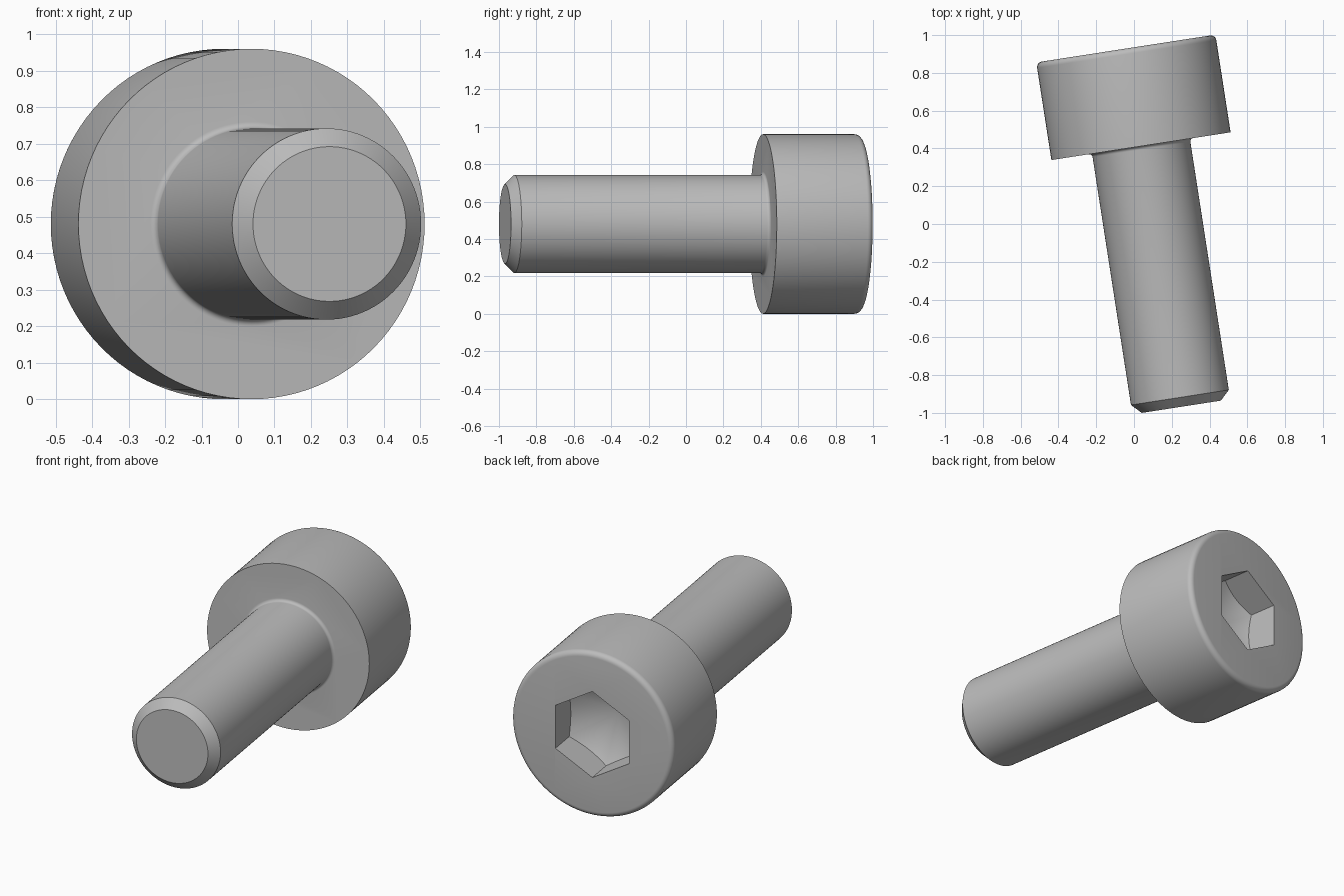
import bpy, bmesh
from math import radians, sin, cos, pi
from mathutils import Matrix, Vector

cube = bpy.data.objects.get("Cube")
if cube:
    bpy.data.objects.remove(cube)

HEAD_R, HEAD_H = 0.48, 0.523
SHANK_R, SHANK_L = 0.262, 1.396
CHAMFER, ROUND, NECK = 0.05, 0.03, 0.018
HEX_R, HEX_DEPTH, CONE_SLOPE = 0.252, 0.165, 0.577

# Local z runs from the tip to the head, with the bearing face at zero
PLACE = (Matrix.Translation((0.037, 0.412, 0.48))
         @ Matrix.Rotation(radians(8.8), 4, 'Z') @ Matrix.Rotation(radians(-90), 4, 'X'))


def arc(r, z, radius, start, end, steps=6):
    """Profile points of a rounded corner."""
    angles = [radians(start + (end - start) * i / steps) for i in range(steps + 1)]
    return [(r + radius * cos(a), z + radius * sin(a)) for a in angles]


def lathe(name, profile, sides):
    """Turn a closed profile of (radius, z) points around local z."""
    bm = bmesh.new()
    verts = [bm.verts.new((0, r, z)) for r, z in profile]
    edges = [bm.edges.new(pair) for pair in zip(verts, verts[1:])]
    bmesh.ops.spin(bm, geom=verts + edges, cent=(0, 0, 0), axis=(0, 0, 1),
                   angle=2 * pi, steps=sides, use_merge=True)
    bmesh.ops.remove_doubles(bm, verts=bm.verts, dist=1e-5)
    bmesh.ops.dissolve_limit(bm, angle_limit=radians(0.2), verts=bm.verts, edges=bm.edges)
    bmesh.ops.recalc_face_normals(bm, faces=bm.faces)
    mesh = bpy.data.meshes.new(name)
    bm.to_mesh(mesh)
    bm.free()
    obj = bpy.data.objects.new(name, mesh)
    bpy.context.collection.objects.link(obj)
    obj.matrix_world = PLACE
    return obj


def boolean(obj, cutter, operation):
    """Apply a boolean and discard the cutter."""
    bpy.context.view_layer.objects.active = obj
    mod = obj.modifiers.new("cut", 'BOOLEAN')
    mod.operation, mod.object, mod.solver = operation, cutter, 'EXACT'
    bpy.ops.object.modifier_apply(modifier=mod.name)
    bpy.data.objects.remove(cutter)


# Screw body: chamfered tip, shank, neck fillet, head with a rounded rim
body = lathe("socket_head_screw",
             [(0, -SHANK_L), (SHANK_R - CHAMFER, -SHANK_L), (SHANK_R, -SHANK_L + CHAMFER)]
             + arc(SHANK_R + NECK, -NECK, NECK, 180, 90)
             + [(HEAD_R, 0)]
             + arc(HEAD_R - ROUND, HEAD_H - ROUND, ROUND, 0, 90)
             + [(0, HEAD_H)], 96)

# Hexagonal socket with a conical drill-point floor
top = HEAD_H + 0.1
floor = HEAD_H - HEX_DEPTH
wide = HEX_R + 0.05
socket = lathe("socket_cutter", [(0, 0.02), (HEX_R, 0.02), (HEX_R, top), (0, top)], 6)
drill = lathe("drill_cutter", [(0, floor - HEX_R * CONE_SLOPE),
                               (wide, floor + 0.05 * CONE_SLOPE),
                               (wide, top + 0.1), (0, top + 0.1)], 96)
boolean(socket, drill, 'INTERSECT')
boolean(body, socket, 'DIFFERENCE')

# Steel colour
steel = bpy.data.materials.new("grey_steel")
steel.use_nodes = True
colour = (0.5, 0.5, 0.5, 1)
steel.diffuse_color = colour
steel.node_tree.nodes["Principled BSDF"].inputs["Base Color"].default_value = colour
body.data.materials.clear()
body.data.materials.append(steel)

# Smooth shading with sharp edges kept
bpy.ops.object.select_all(action='DESELECT')
body.select_set(True)
bpy.context.view_layer.objects.active = body
bpy.ops.object.shade_smooth_by_angle(angle=radians(30))
